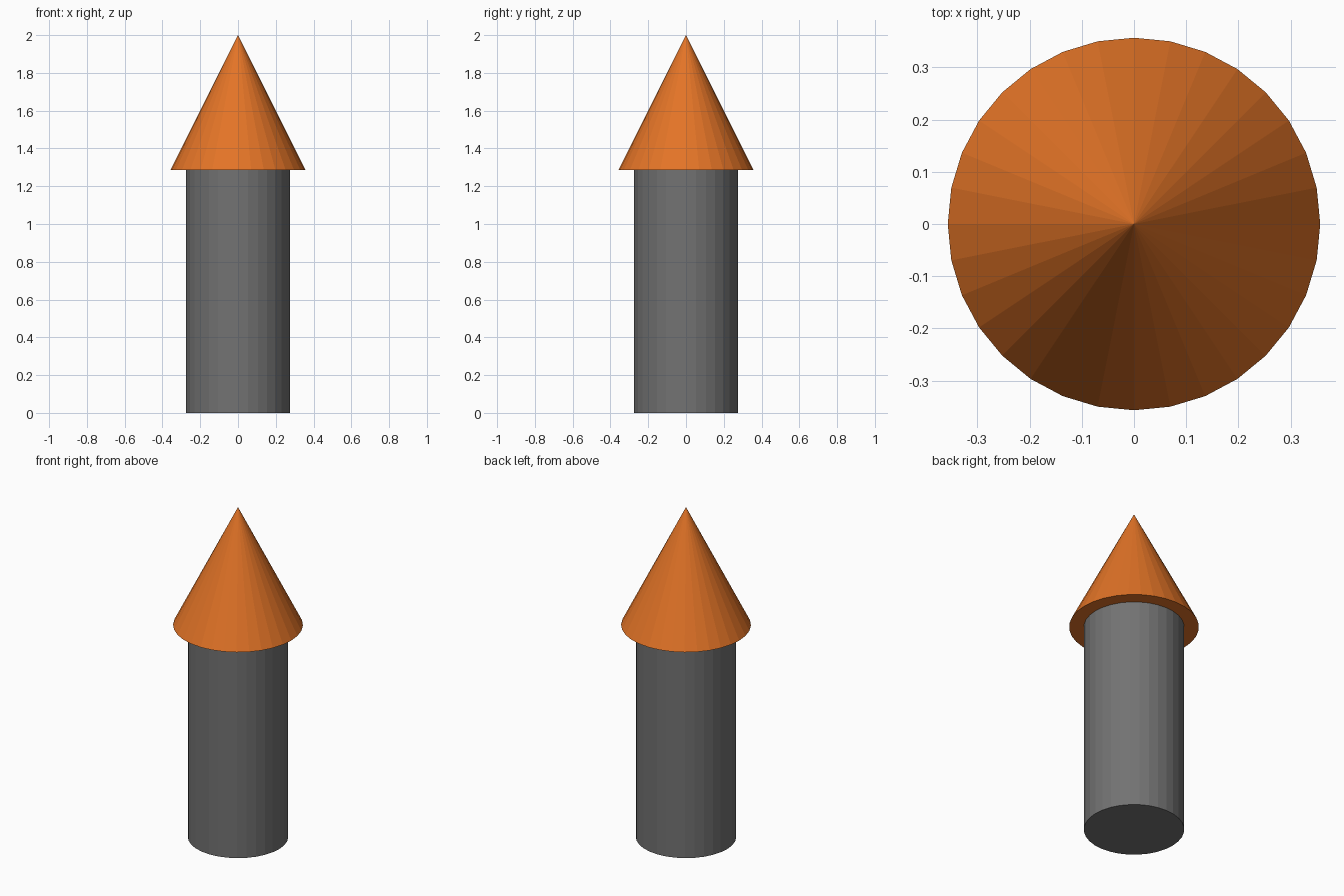
import bpy

if "Cube" in bpy.data.objects:
    bpy.data.objects.remove(bpy.data.objects["Cube"])

SIDES = 32
BODY_TOP = 1.286


def flat_colour(name, rgb):
    mat = bpy.data.materials.new(name)
    mat.diffuse_color = (*rgb, 1.0)
    mat.use_nodes = True
    mat.node_tree.nodes["Principled BSDF"].inputs["Base Color"].default_value = mat.diffuse_color
    return mat


def round_part(name, bottom_radius, top_radius, z0, z1, mat):
    bpy.ops.mesh.primitive_cone_add(
        vertices=SIDES, radius1=bottom_radius, radius2=top_radius,
        depth=z1 - z0, location=(0, 0, (z0 + z1) / 2))
    obj = bpy.context.object
    obj.name = name
    obj.data.materials.append(mat)
    return obj


grey = flat_colour("dark grey", (0.17, 0.17, 0.17))
orange = flat_colour("orange", (0.77, 0.175, 0.02))

# Straight faceted shaft
round_part("body", 0.276, 0.276, 0.0, BODY_TOP, grey)

# Overhanging pointed cap
round_part("cone_cap", 0.357, 0.0, BODY_TOP, 2.0, orange)
